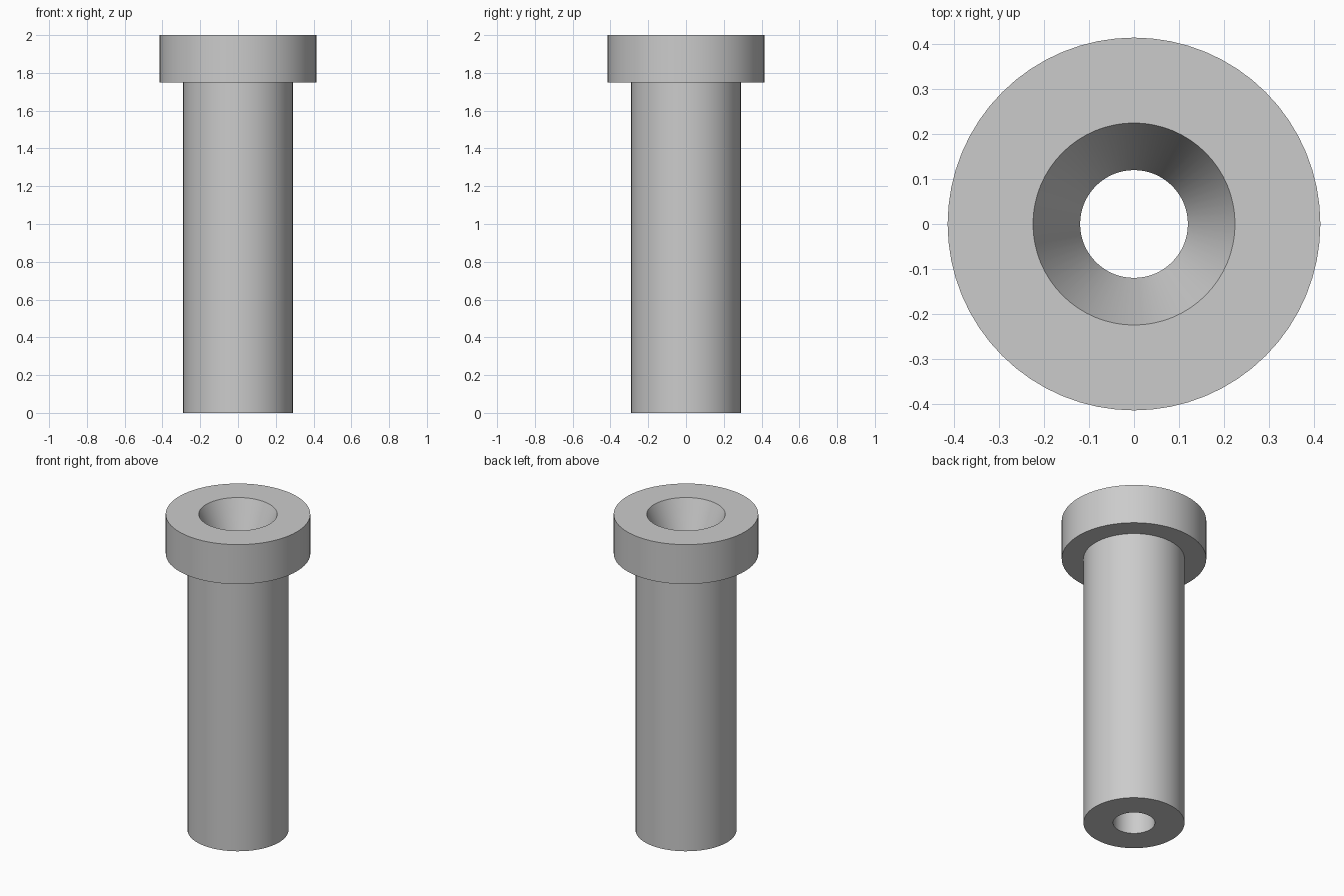
import bpy, bmesh, math

cube = bpy.data.objects.get("Cube")
if cube:
    bpy.data.objects.remove(cube, do_unlink=True)

SEGMENTS = 64

# Single grey metal colour
grey = bpy.data.materials.new("grey_metal")
grey.use_nodes = True
colour = (0.6, 0.6, 0.6, 1.0)
grey.diffuse_color = colour
grey.node_tree.nodes["Principled BSDF"].inputs["Base Color"].default_value = colour


def lathe(name, profile):
    """Revolve a closed (radius, height) profile around z."""
    bm = bmesh.new()
    rings = []
    for i in range(SEGMENTS):
        a = 2 * math.pi * i / SEGMENTS
        rings.append([bm.verts.new((r * math.cos(a), r * math.sin(a), z))
                      for r, z in profile])
    count = len(profile)
    for i in range(SEGMENTS):
        here, there = rings[i], rings[(i + 1) % SEGMENTS]
        for j in range(count):
            k = (j + 1) % count
            bm.faces.new((here[j], there[j], there[k], here[k]))
    bmesh.ops.recalc_face_normals(bm, faces=bm.faces)
    mesh = bpy.data.meshes.new(name)
    bm.to_mesh(mesh)
    bm.free()
    mesh.materials.append(grey)
    obj = bpy.data.objects.new(name, mesh)
    bpy.context.collection.objects.link(obj)
    bpy.ops.object.select_all(action="DESELECT")
    obj.select_set(True)
    bpy.context.view_layer.objects.active = obj
    bpy.ops.object.shade_smooth_by_angle(angle=math.radians(20))
    return obj


# Flanged bushing: shaft, wide head, conical mouth and straight bore
SHAFT, HEAD, MOUTH, BORE = 0.29, 0.415, 0.225, 0.12
HEAD_Z, TOP = 1.75, 2.0
lathe("flanged_bushing", [
    (BORE, 0), (SHAFT, 0), (SHAFT, HEAD_Z), (HEAD, HEAD_Z),
    (HEAD, TOP), (MOUTH, TOP), (BORE, HEAD_Z),
])
